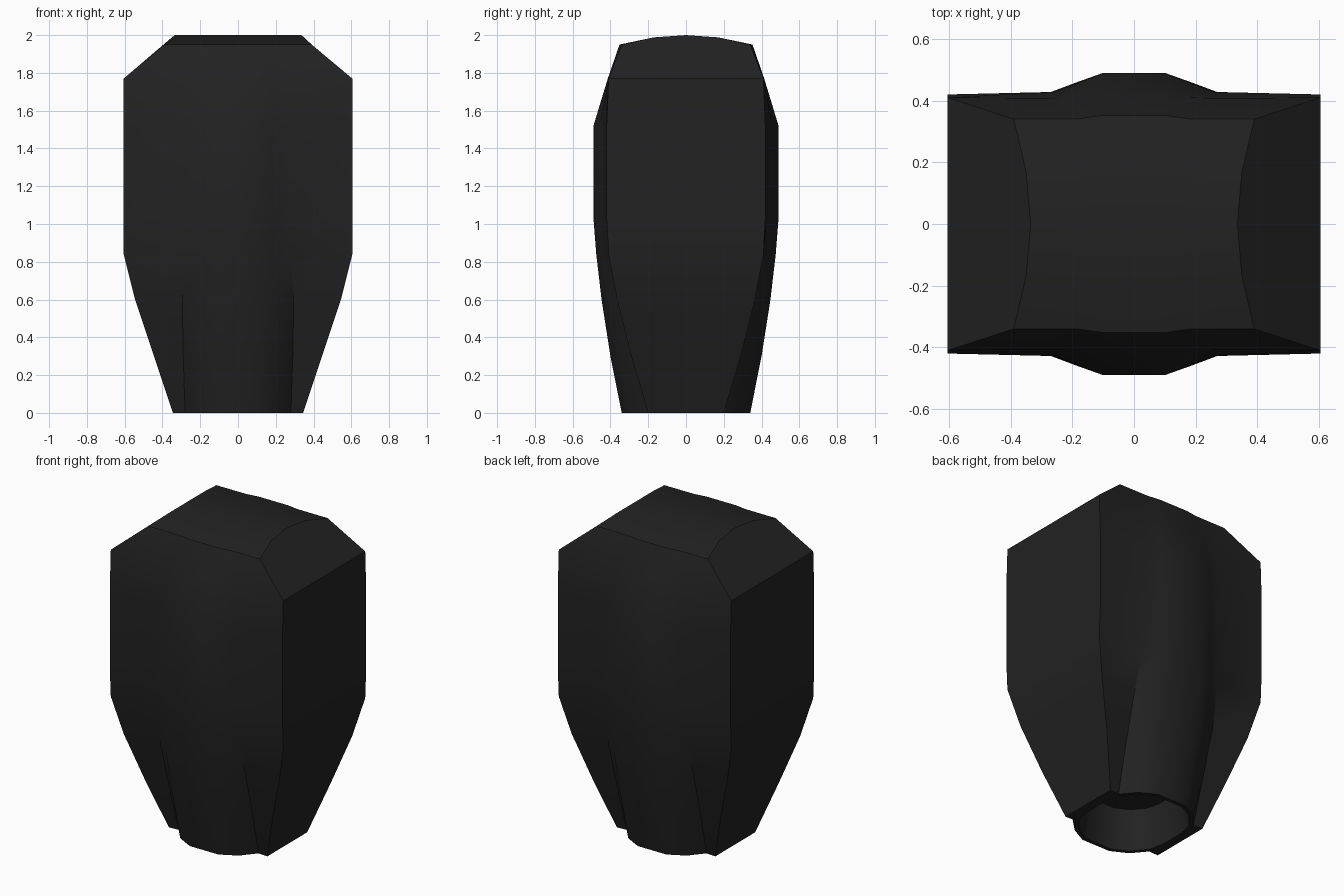
import bpy
import bmesh
import math

cube = bpy.data.objects.get("Cube")
if cube:
    bpy.data.objects.remove(cube, do_unlink=True)

# One dark colour for the whole solid
black = bpy.data.materials.new("matte_black")
black.use_nodes = True
colour = (0.016, 0.016, 0.016, 1)
black.diffuse_color = colour
bsdf = black.node_tree.nodes["Principled BSDF"]
bsdf.inputs["Base Color"].default_value = colour
bsdf.inputs["Roughness"].default_value = 0.8

bm = bmesh.new()


def ring(z, quarter):
    """Closed 16-point section mirrored from corner, crease, flank, crown."""
    right = list(quarter)
    back = right + [(-x, y) for x, y in reversed(right)]
    front = [(-x, -y) for x, y in back]
    return [bm.verts.new((x, y, z)) for x, y in back + front]


def bridge(a, b, skip=()):
    n = len(a)
    for i in range(n):
        if i not in skip:
            j = (i + 1) % n
            bm.faces.new((a[i], a[j], b[j], b[i]))


# Outer sections: height, then corner, crease, flank and crown points
sections = [
    (0.00, [(.345, .20), (.28, .195), (.205, .285), (.10, .34)]),
    (0.30, [(.445, .29), (.29, .275), (.215, .35), (.10, .40)]),
    (0.60, [(.545, .365), (.295, .355), (.22, .41), (.10, .447)]),
    (0.84, [(.605, .41), (.28, .405), (.20, .445), (.10, .475)]),
    (1.03, [(.605, .42), (.27, .428), (.19, .458), (.10, .49)]),
    (1.52, [(.605, .42), (.26, .428), (.18, .458), (.10, .49)]),
    (1.77, [(.605, .41), (.26, .408), (.18, .41), (.10, .414)]),
    (1.95, [(.39, .34), (.26, .34), (.18, .341), (.10, .352)]),
]
rings = [ring(z, q) for z, q in sections]
SIDES = (7, 15)
for k, (low, high) in enumerate(zip(rings, rings[1:])):
    bridge(low, high, SIDES if k == len(rings) - 2 else ())

# Gently crowned top, built as strips from back to front
top = rings[-1]
rows = [top[:8]]
for y, z, half in ((.17, 1.988, .35), (0, 2, .335), (-.17, 1.988, .35)):
    rows.append([bm.verts.new((v.co.x * half / .39, y, z)) for v in top[:8]])
rows.append(top[8:][::-1])
for a, b in zip(rows, rows[1:]):
    for i in range(7):
        bm.faces.new((a[i], a[i + 1], b[i + 1], b[i]))

# Sloping shoulder on each side
shoulder = rings[-2]
bm.faces.new([shoulder[0]] + [r[0] for r in rows] + [shoulder[15]])
bm.faces.new([shoulder[7]] + [r[7] for r in rows] + [shoulder[8]])

# Shallow tapered socket in the underside
socket = [(.285, .08), (.265, .175), (.19, .265), (.095, .315)]
mouth = ring(0, socket)
floor = ring(0.25, [(x * .87, y * .87) for x, y in socket])
bridge(rings[0], mouth)
bridge(mouth, floor)
bm.faces.new(floor)

bmesh.ops.recalc_face_normals(bm, faces=bm.faces[:])
mesh = bpy.data.meshes.new("tapered_head")
bm.to_mesh(mesh)
bm.free()
mesh.materials.append(black)
head = bpy.data.objects.new("tapered_head", mesh)
bpy.context.collection.objects.link(head)

bpy.ops.object.select_all(action="DESELECT")
head.select_set(True)
bpy.context.view_layer.objects.active = head
bpy.ops.object.shade_smooth_by_angle(angle=math.radians(28))
